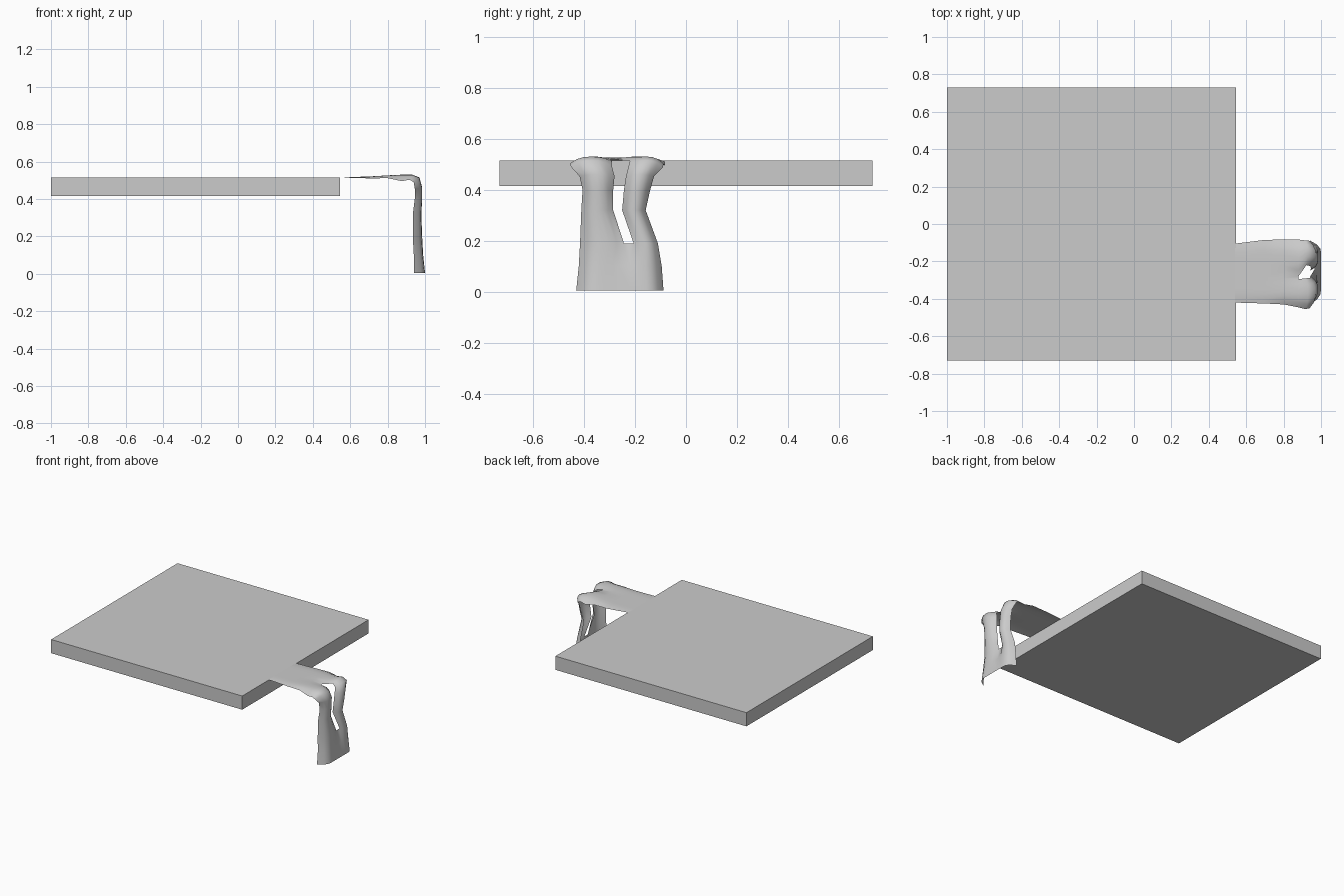
import bpy
import bmesh
from math import sin, cos, radians
from mathutils import Vector

default_cube = bpy.data.objects.get("Cube")
if default_cube:
    bpy.data.objects.remove(default_cube, do_unlink=True)


def make_material(name, colour):
    material = bpy.data.materials.new(name)
    material.use_nodes = True
    material.diffuse_color = colour
    material.node_tree.nodes["Principled BSDF"].inputs["Base Color"].default_value = colour
    return material


def finish(mesh_builder, name, material):
    mesh = bpy.data.meshes.new(name)
    mesh_builder.to_mesh(mesh)
    mesh_builder.free()
    mesh.materials.append(material)
    part = bpy.data.objects.new(name, mesh)
    bpy.context.collection.objects.link(part)
    return part


grey = make_material("light grey", (0.6, 0.6, 0.6, 1))

# Flat square slab
bm = bmesh.new()
bmesh.ops.create_cube(bm, size=1)
bmesh.ops.scale(bm, vec=(1.545, 1.46, 0.1), verts=bm.verts)
bmesh.ops.translate(bm, vec=(-0.2275, 0, 0.465), verts=bm.verts)
finish(bm, "slab", grey)

# Draped cloth: x, z, tilt (0 = lying, 90 = hanging), curl of the outer edges,
# curl of the inner edges, then the y limits of the front and back strips
ROWS = [
    (0.54, 0.515, 0, 0, 0, -0.42, -0.27, -0.25, -0.105),
    (0.70, 0.52, 0, 0.01, 0, -0.425, -0.28, -0.24, -0.085),
    (0.80, 0.526, 0, 0.015, 0, -0.43, -0.29, -0.25, -0.083),
    (0.88, 0.53, 5, 0.035, 0.01, -0.445, -0.295, -0.28, -0.083),
    (0.93, 0.53, 25, 0.03, 0.02, -0.455, -0.29, -0.22, -0.088),
    (0.97, 0.515, 50, 0.04, 0.035, -0.45, -0.29, -0.225, -0.09),
    (0.985, 0.46, 80, 0.04, 0.04, -0.417, -0.28, -0.235, -0.125),
    (0.985, 0.40, 90, 0.04, 0.04, -0.405, -0.285, -0.243, -0.14),
    (0.98, 0.32, 90, 0.045, 0.04, -0.41, -0.285, -0.25, -0.158),
    (0.985, 0.19, 90, 0.05, 0.02, -0.415, -0.243, -0.205, -0.11),
    (0.99, 0.10, 90, 0.05, 0, -0.42, -0.26, -0.22, -0.095),
    (1.00, 0.005, 90, 0.06, 0, -0.43, -0.27, -0.22, -0.088),
]
STEPS = 6
SLIT_ROWS = range(3, 9)

bm = bmesh.new()
grid = []
for x, z, tilt, outer, inner, *limits in ROWS:
    angle = radians(tilt)
    inward = Vector((-sin(angle), 0, -cos(angle)))
    row = []
    for strip, (start, end) in enumerate((limits[:2], limits[2:])):
        for step in range(STEPS + 1):
            t = step / STEPS
            side = 2 * t - 1
            is_outer = (side < 0) == (strip == 0)
            depth = (outer if is_outer else inner) * abs(side) ** 2.5
            point = Vector((x, start + (end - start) * t, z)) + inward * depth
            point.z = max(point.z, 0)
            row.append(bm.verts.new(point))
    grid.append(row)

for i, (upper, lower) in enumerate(zip(grid, grid[1:])):
    for j in range(len(upper) - 1):
        # The gap between the strips stays open along the slit
        if j == STEPS and i in SLIT_ROWS:
            continue
        bm.faces.new((upper[j], lower[j], lower[j + 1], upper[j + 1]))
for face in bm.faces:
    face.smooth = True
finish(bm, "draped_cloth", grey)
